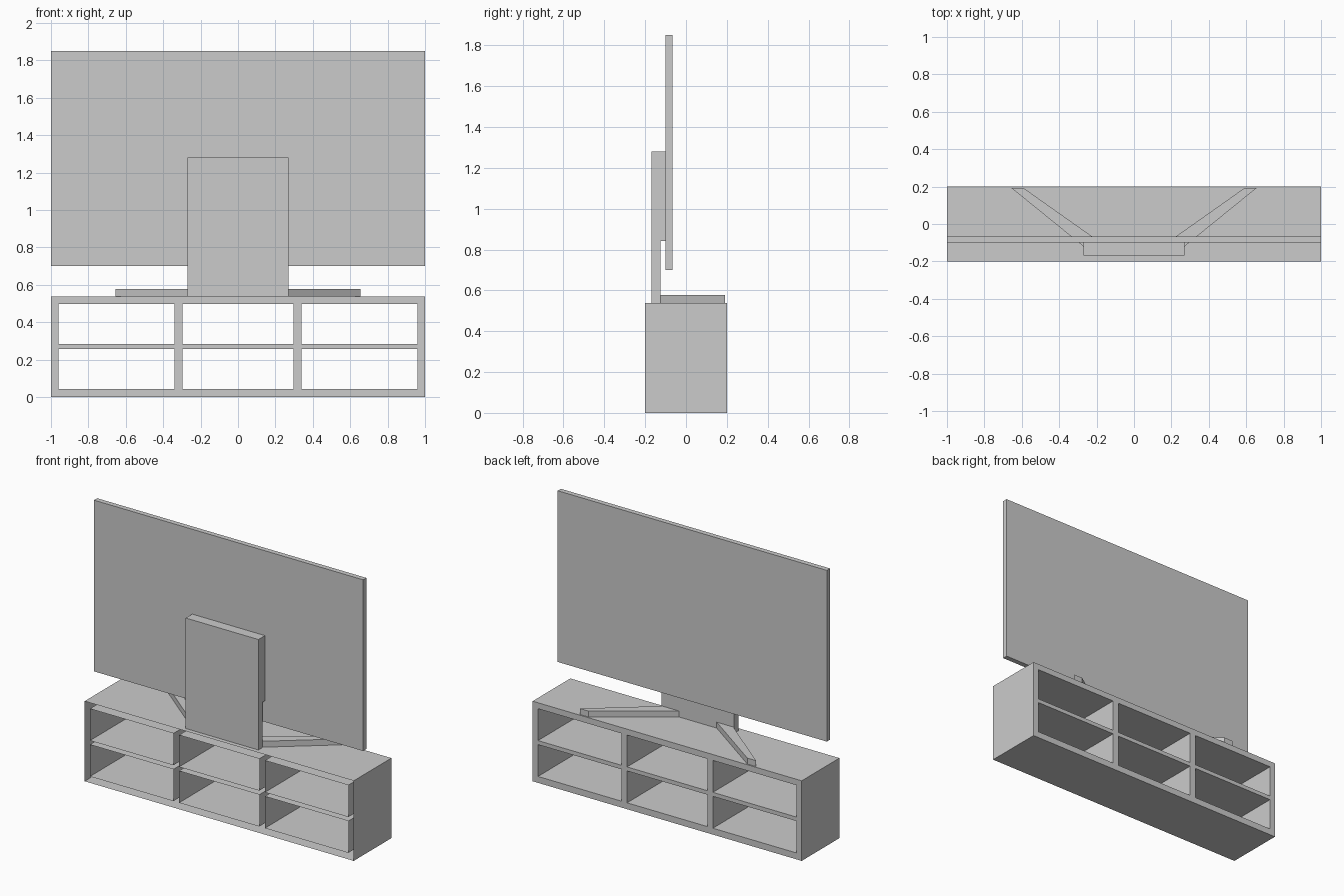
import bpy
import bmesh
import math

if "Cube" in bpy.data.objects:
    bpy.data.objects.remove(bpy.data.objects["Cube"])

grey = bpy.data.materials.new("light_grey")
grey.diffuse_color = (0.6, 0.6, 0.6, 1)
grey.use_nodes = True
grey.node_tree.nodes["Principled BSDF"].inputs["Base Color"].default_value = grey.diffuse_color


def finish(bm, name):
    mesh = bpy.data.meshes.new(name)
    bm.to_mesh(mesh)
    bm.free()
    mesh.materials.append(grey)
    obj = bpy.data.objects.new(name, mesh)
    bpy.context.collection.objects.link(obj)
    return obj


def prism(name, outline, direction):
    """Closed solid: a flat outline swept along a direction."""
    bm = bmesh.new()
    face = bm.faces.new([bm.verts.new(p) for p in outline])
    ext = bmesh.ops.extrude_face_region(bm, geom=[face], use_keep_orig=True)
    moved = [g for g in ext["geom"] if isinstance(g, bmesh.types.BMVert)]
    bmesh.ops.translate(bm, verts=moved, vec=direction)
    bmesh.ops.recalc_face_normals(bm, faces=bm.faces)
    return finish(bm, name)


def cabinet():
    """Hollow shelf shell: framed back, six through openings, open front rim."""
    xs = [-1, -0.96, -0.34, -0.298, 0.298, 0.34, 0.96, 1]
    zs = [0, 0.043, 0.257, 0.284, 0.498, 0.538]
    bm = bmesh.new()
    grid = [[bm.verts.new((x, 0.2, z)) for z in zs] for x in xs]
    for i in range(len(xs) - 1):
        for k in range(len(zs) - 1):
            if i % 2 and k % 2:
                continue  # opening
            # wound so that the frame faces +y
            bm.faces.new((grid[i][k], grid[i][k + 1],
                          grid[i + 1][k + 1], grid[i + 1][k]))
    # pull outer and opening edges forward into walls
    rim = [e for e in bm.edges if e.is_boundary]
    ext = bmesh.ops.extrude_edge_only(bm, edges=rim)
    moved = [g for g in ext["geom"] if isinstance(g, bmesh.types.BMVert)]
    bmesh.ops.translate(bm, verts=moved, vec=(0, -0.4, 0))
    bm.normal_update()
    bmesh.ops.recalc_face_normals(bm, faces=bm.faces)
    back = max(bm.faces, key=lambda f: f.calc_center_median().y)
    if back.normal.y < 0:
        bmesh.ops.reverse_faces(bm, faces=bm.faces)
    return finish(bm, "cabinet")


cabinet()

# Flat screen panel
prism("screen_panel",
      [(-1, -0.1, 0.7), (-1, -0.066, 0.7), (-1, -0.066, 1.85), (-1, -0.1, 1.85)],
      (2, 0, 0))

# Upright support, stepped thinner below the mounting block
profile = [(-0.169, 0.538), (-0.125, 0.538), (-0.125, 0.842),
           (-0.1, 0.842), (-0.1, 1.28), (-0.169, 1.28)]
prism("support_column", [(-0.27, y, z) for y, z in profile], (0.54, 0, 0))

# Splayed, tapering feet
foot = [(0.141, -0.125), (0.264, -0.125), (0.655, 0.192), (0.59, 0.192)]
for side, label in ((-1, "left"), (1, "right")):
    prism(label + "_foot", [(side * x, y, 0.538) for x, y in foot], (0, 0, 0.04))
